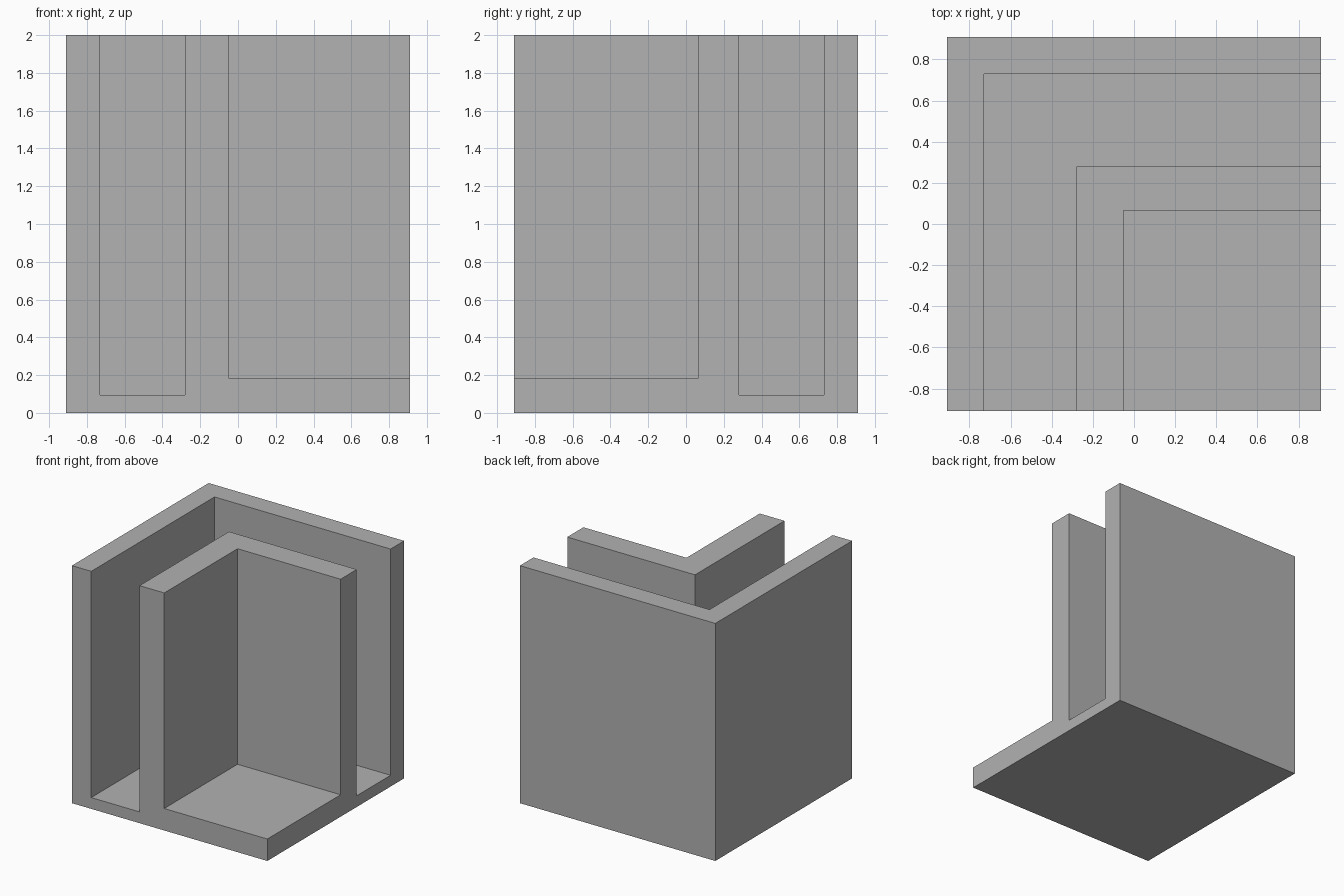
import bpy
import bmesh

default = bpy.data.objects.get("Cube")
if default:
    bpy.data.objects.remove(default, do_unlink=True)

HALF = 0.91      # half width of the square footprint
TOP = 2.0
OUTER = 0.73     # inner side of the outer wall
INNER_BACK = 0.28
FLOOR_CHANNEL = 0.095
FLOOR_NOOK = 0.185
NOOK_X, NOOK_Y = -0.05, 0.065
OVER = 1.2       # cutters run past the open sides


def prism(name, outline, z0, z1):
    """Extrude a counter-clockwise outline from z0 to z1."""
    bm = bmesh.new()
    face = bm.faces.new([bm.verts.new((x, y, z0)) for x, y in outline])
    top = bmesh.ops.extrude_face_region(bm, geom=[face])["geom"]
    verts = [v for v in top if isinstance(v, bmesh.types.BMVert)]
    bmesh.ops.translate(bm, vec=(0, 0, z1 - z0), verts=verts)
    bmesh.ops.recalc_face_normals(bm, faces=bm.faces[:])
    mesh = bpy.data.meshes.new(name)
    bm.to_mesh(mesh)
    bm.free()
    obj = bpy.data.objects.new(name, mesh)
    bpy.context.collection.objects.link(obj)
    return obj


def rect(x0, x1, y0, y1):
    return [(x0, y0), (x1, y0), (x1, y1), (x0, y1)]


# Solid block that becomes the nested corner walls and stepped floor
block = prism("nested_corner_walls", rect(-HALF, HALF, -HALF, HALF), 0, TOP)

grey = bpy.data.materials.new("light_grey")
colour = (0.445, 0.445, 0.445, 1)
grey.diffuse_color = colour
grey.use_nodes = True
grey.node_tree.nodes["Principled BSDF"].inputs["Base Color"].default_value = colour
block.data.materials.append(grey)

# L-shaped channel between the walls, and the nook inside the inner wall
channel = prism("channel_cutter", [
    (-OUTER, -OVER), (-INNER_BACK, -OVER), (-INNER_BACK, INNER_BACK),
    (OVER, INNER_BACK), (OVER, OUTER), (-OUTER, OUTER)], FLOOR_CHANNEL, TOP + 1)
nook = prism("nook_cutter", rect(NOOK_X, OVER, -OVER, NOOK_Y), FLOOR_NOOK, TOP + 1)

for cutter in (channel, nook):
    cutter.hide_render = True
    cut = block.modifiers.new(cutter.name, "BOOLEAN")
    cut.operation = "DIFFERENCE"
    cut.solver = "EXACT"
    cut.object = cutter

# Apply the cuts and drop the cutters
bpy.context.view_layer.objects.active = block
for cutter in (channel, nook):
    bpy.ops.object.modifier_apply(modifier=cutter.name)
    bpy.data.objects.remove(cutter, do_unlink=True)
